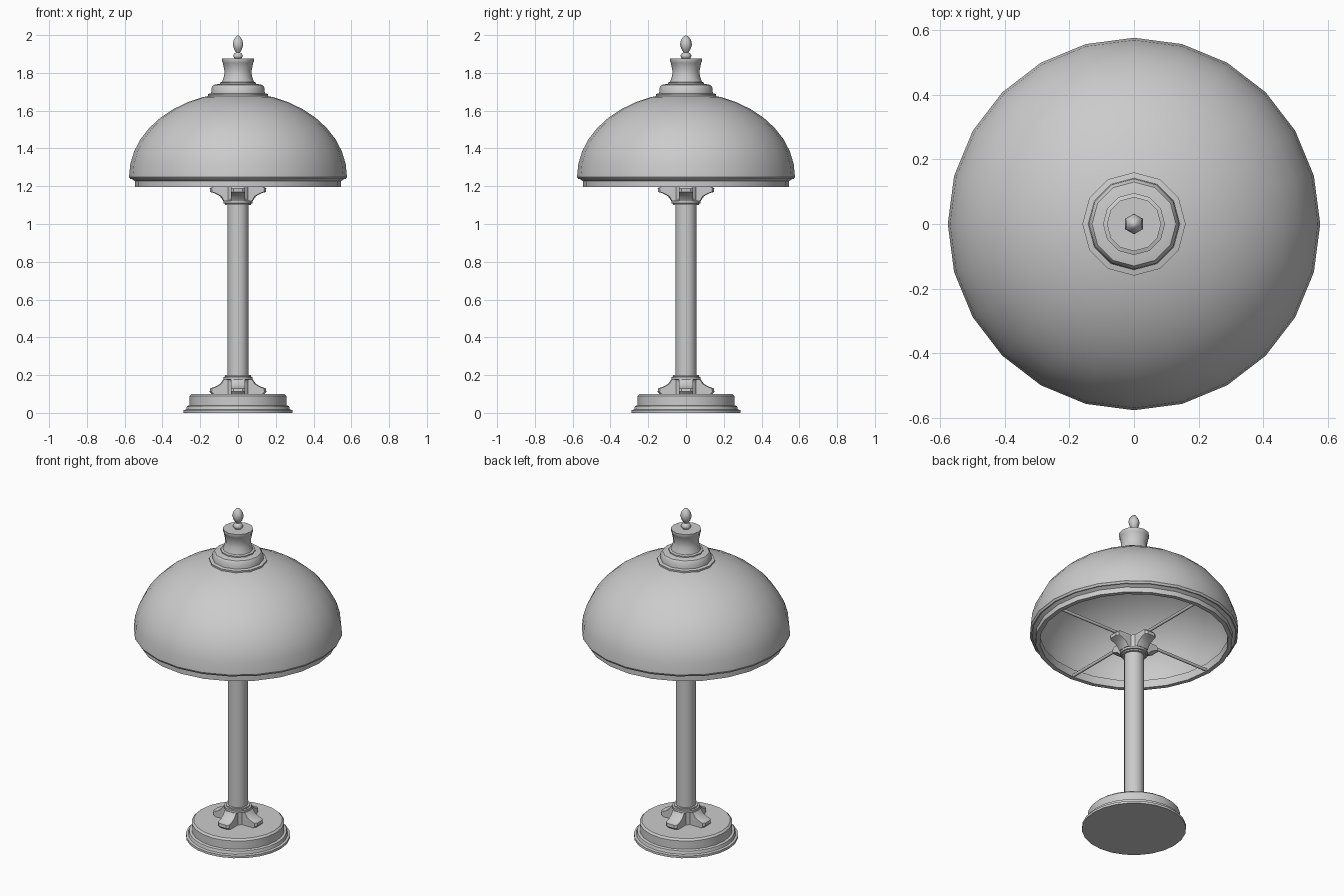
import bpy, bmesh, math
from mathutils import Matrix, Vector

if "Cube" in bpy.data.objects:
    bpy.data.objects.remove(bpy.data.objects["Cube"])


def finish(name, bm, angle):
    bmesh.ops.remove_doubles(bm, verts=bm.verts, dist=1e-5)
    bmesh.ops.recalc_face_normals(bm, faces=bm.faces)
    me = bpy.data.meshes.new(name)
    bm.to_mesh(me)
    bm.free()
    ob = bpy.data.objects.new(name, me)
    bpy.context.collection.objects.link(ob)
    bpy.ops.object.select_all(action='DESELECT')
    ob.select_set(True)
    bpy.context.view_layer.objects.active = ob
    bpy.ops.object.shade_smooth_by_angle(angle=math.radians(angle))
    return ob


def lathe(name, profile, sides, angle=35, start=0.0, flip=False):
    """Spin an (r, z) profile about z; flip mirrors it to the column's other end."""
    bm = bmesh.new()
    rings = []
    for r, z in profile:
        z = 1.3 - z if flip else z
        rings.append([bm.verts.new((r * math.cos(start + math.tau * i / sides),
                                    r * math.sin(start + math.tau * i / sides), z))
                      for i in range(sides)] if r > 0 else [bm.verts.new((0, 0, z))] * sides)
    for a, b in zip(rings, rings[1:]):
        for i in range(sides):
            j = (i + 1) % sides
            corners = list(dict.fromkeys((a[i], a[j], b[j], b[i])))
            if len(corners) > 2:
                bm.faces.new(corners)
    return finish(name, bm, angle)


def brackets(name, flip):
    """Four flared feet gripping the column."""
    prof = [(0.03, 0.1), (0.138, 0.1), (0.15, 0.112), (0.148, 0.13), (0.122, 0.138),
            (0.095, 0.153), (0.078, 0.178), (0.03, 0.178)]
    bm = bmesh.new()
    for k in range(4):
        rot = Matrix.Rotation(k * math.pi / 2, 3, 'Z')
        loops = []
        # chamfered width: narrower at the outer faces
        for y, s in ((-0.038, 0.93), (-0.024, 1), (0.024, 1), (0.038, 0.93)):
            loops.append([bm.verts.new(rot @ Vector((r * s, y, 1.3 - z if flip else z)))
                          for r, z in prof])
        n = len(prof)
        for a, b in zip(loops, loops[1:]):
            for i in range(n):
                bm.faces.new((a[i], a[(i + 1) % n], b[(i + 1) % n], b[i]))
        bm.faces.new(loops[0])
        bm.faces.new(loops[-1])
    return finish(name, bm, 35)


# stepped round base
lathe("base", [(0, 0), (0.288, 0), (0.288, 0.014), (0.275, 0.018), (0.27, 0.036),
               (0.256, 0.04), (0.256, 0.09), (0.245, 0.1), (0, 0.1)], 24)

# column
lathe("column", [(0, 0.1), (0.055, 0.1), (0.055, 1.2), (0, 1.2)], 16)

# collars and brackets at both ends of the column
for end, flip in (("lower", False), ("upper", True)):
    lathe(end + "_collar", [(0, 0.1), (0.066, 0.1), (0.066, 0.174), (0.077, 0.178),
                            (0.077, 0.19), (0.068, 0.192), (0.068, 0.2), (0, 0.2)], 16, flip=flip)
    brackets(end + "_brackets", flip)

# domed shade with a thin wall
outer = [(0.577 * math.cos(t), 1.25 + 0.445 * math.sin(t))
         for t in [math.radians(80 * i / 9) for i in range(10)]]
inner = [(0.55 * math.cos(t), 1.24 + 0.43 * math.sin(t))
         for t in [math.radians(80 * i / 9) for i in range(9, -1, -1)]]
lathe("shade", outer + [(0, 1.695), (0, 1.67)] + inner + [(0.57, 1.238), outer[0]], 24)

# rim under the shade
lathe("shade_rim", [(0.577, 1.248), (0.55, 1.23), (0.545, 1.227), (0.545, 1.197),
                    (0.52, 1.197), (0.52, 1.245), (0.577, 1.248)], 24)

# spokes carrying the shade
for k in range(2):
    bm = bmesh.new()
    bmesh.ops.create_cone(bm, cap_ends=True, segments=8, radius1=0.009, radius2=0.009, depth=1.06,
                          matrix=Matrix.Translation((0, 0, 1.206))
                          @ Matrix.Rotation(k * math.pi / 2, 4, 'Z')
                          @ Matrix.Rotation(math.pi / 2, 4, 'Y'))
    finish("shade_spokes_%d" % k, bm, 50)

# cap, flared neck and finial
lathe("cap", [(0, 1.66), (0.158, 1.67), (0.16, 1.688), (0.142, 1.692), (0.14, 1.722),
              (0.13, 1.736), (0.105, 1.741), (0, 1.741)], 12, 40)
lathe("neck", [(0, 1.738), (0.096, 1.738), (0.096, 1.748), (0.084, 1.752), (0.073, 1.785),
               (0.072, 1.81), (0.08, 1.853), (0.084, 1.858), (0.084, 1.875), (0, 1.875)], 12, 40)
lathe("finial", [(0, 1.872), (0.022, 1.876), (0.03, 1.89), (0.022, 1.903), (0.013, 1.909),
                 (0.024, 1.925), (0.032, 1.95), (0.026, 1.975), (0.012, 1.993), (0, 2.0)],
      6, 65, start=math.pi / 6)
